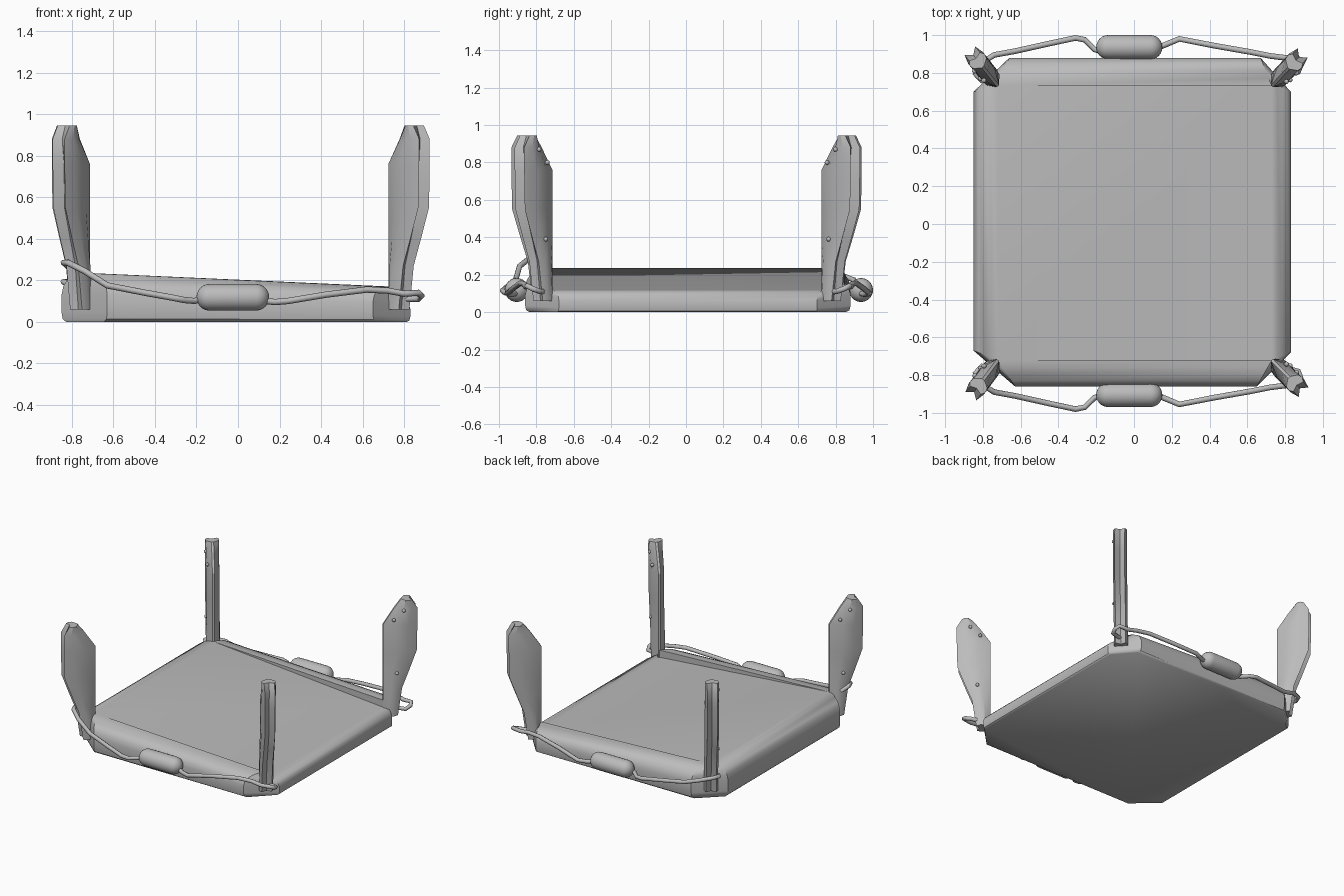
import bpy, bmesh, math
from mathutils import Vector

cube = bpy.data.objects.get("Cube")
if cube:
    bpy.data.objects.remove(cube, do_unlink=True)

gray = bpy.data.materials.new("plain_gray")
gray.use_nodes = True
gray.diffuse_color = (0.5, 0.5, 0.5, 1)
gray.node_tree.nodes["Principled BSDF"].inputs["Base Color"].default_value = gray.diffuse_color


def finish(name, bm, angle=35):
    bmesh.ops.remove_doubles(bm, verts=bm.verts, dist=0.0005)
    bmesh.ops.recalc_face_normals(bm, faces=bm.faces)
    mesh = bpy.data.meshes.new(name)
    bm.to_mesh(mesh)
    bm.free()
    obj = bpy.data.objects.new(name, mesh)
    bpy.context.collection.objects.link(obj)
    mesh.materials.append(gray)
    bpy.ops.object.select_all(action="DESELECT")
    obj.select_set(True)
    bpy.context.view_layer.objects.active = obj
    bpy.ops.object.shade_smooth_by_angle(angle=math.radians(angle))
    return obj


def loft(bm, rings):
    """Skin closed rings of equal length and cap both ends."""
    rows = [[bm.verts.new(p) for p in ring] for ring in rings]
    n = len(rows[0])
    for a, b in zip(rows, rows[1:]):
        for i in range(n):
            j = (i + 1) % n
            bm.faces.new((a[i], a[j], b[j], b[i]))
    bm.faces.new(rows[0][::-1])
    bm.faces.new(rows[-1])


# Tray: chamfered outline rising in a rounded rim to a square, sloping floor
X0, X1, Y0, Y1 = -0.72, 0.73, -0.72, 0.73
HIGH, CREST, LOW = 0.235, 0.17, 0.115
outer = [(-0.63, -0.86), (0.65, -0.86), (0.83, -0.68), (0.83, 0.7),
         (0.67, 0.88), (-0.66, 0.88), (-0.85, 0.7), (-0.85, -0.67)]
inner = [(X0, Y0, HIGH), (X1, Y0, CREST), (X1, Y0, LOW), (X1, Y1, LOW),
         (X1, Y1, CREST), (X0, Y1, HIGH), (X0, Y1, HIGH), (X0, Y0, HIGH)]
# (blend from outer to inner outline, fraction of rim height)
profile = [(0.16, 0), (0.04, 0.06), (0, 0.2), (0, 0.55), (0.06, 0.72),
           (0.2, 0.86), (0.45, 0.95), (0.72, 0.99), (1, 1)]
rings = [[(o[0] + (i[0] - o[0]) * s, o[1] + (i[1] - o[1]) * s, i[2] * f)
          for o, i in zip(outer, inner)] for s, f in profile]
rings.append([(x, y, HIGH if x < 0 else LOW) for x, y, z in inner])
bm = bmesh.new()
loft(bm, rings)
finish("tray", bm, 40)

# Corner posts: grooved diagonal blades that widen outward above the rim
levels = [(0.06, 0, 0.1), (0.27, 0, 0.13), (0.4, 0, 0.18), (0.55, 0, 0.235),
          (0.76, 0, 0.24), (0.88, 0.08, 0.24), (0.945, 0.13, 0.2)]
section = [(0, -0.008), (0.35, -0.045), (0.7, -0.05), (1, -0.036),
           (0.82, 0), (1, 0.036), (0.7, 0.05), (0.35, 0.045), (0, 0.008)]
corners = {"front_right": (-1, -1, 0.6, 0.8), "front_left": (1, -1, 0.7, 0.71),
           "back_right": (-1, 1, 0.62, 0.78), "back_left": (1, 1, 0.68, 0.73)}
for name, (sx, sy, dx, dy) in corners.items():
    origin = Vector((X1 if sx > 0 else X0, Y1 if sy > 0 else Y0, 0))
    out = Vector((sx * dx, sy * dy, 0))
    side = Vector((sx * dy, -sy * dx, 0))

    def place(r, w, z):
        return origin + out * r + side * w + Vector((0, 0, z))

    bm = bmesh.new()
    loft(bm, [[place(a + (b - a) * t, w, z) for t, w in section] for z, a, b in levels])
    finish(name + "_post", bm, 30)

    # Small studs on the outward side face
    bm = bmesh.new()
    for r, w, z in [(0.09, 0.048, 0.39), (0.07, 0.04, 0.8), (0.14, 0.048, 0.87)]:
        ball = bmesh.ops.create_icosphere(bm, subdivisions=2, radius=0.013)
        bmesh.ops.translate(bm, verts=ball["verts"], vec=place(r, w, z))
    finish(name + "_studs", bm)


# Floats: horizontal capsules in the middle of each cord
def make_float(name, y, z):
    bm = bmesh.new()
    steps, sides, radius, cap = 6, 24, 0.064, 0.062
    spine = []
    for k in range(steps + 1):
        a = math.pi / 2 * k / steps
        spine.append((-0.2 + cap * (1 - math.cos(a)), radius * max(math.sin(a), 0.02)))
    spine += [(-0.05 - x, r) for x, r in reversed(spine)]
    loft(bm, [[(x, y + r * math.cos(t), z + r * math.sin(t))
               for t in (2 * math.pi * i / sides for i in range(sides))] for x, r in spine])
    finish(name, bm, 40)


make_float("front_float", -0.905, 0.118)
make_float("back_float", 0.936, 0.118)


# Cords: round tubes along bent paths, hooked around the posts
def make_cord(name, points):
    curve = bpy.data.curves.new(name, "CURVE")
    curve.dimensions = "3D"
    curve.bevel_depth = 0.015
    curve.bevel_resolution = 2
    curve.use_fill_caps = True
    spline = curve.splines.new("POLY")
    spline.points.add(len(points) - 1)
    for p, co in zip(spline.points, points):
        p.co = (*co, 1)
    temp = bpy.data.objects.new(name + "_path", curve)
    bpy.context.collection.objects.link(temp)
    graph = bpy.context.evaluated_depsgraph_get()
    bm = bmesh.new()
    bm.from_mesh(temp.evaluated_get(graph).to_mesh())
    bpy.data.objects.remove(temp, do_unlink=True)
    finish(name, bm, 50)


right_path = [(-0.8, 0.75, 0.25), (-0.84, 0.79, 0.285), (-0.82, 0.84, 0.285),
              (-0.74, 0.89, 0.245), (-0.63, 0.91, 0.175), (-0.45, 0.95, 0.14),
              (-0.31, 0.98, 0.115), (-0.26, 0.97, 0.105), (-0.21, 0.92, 0.1), (-0.18, 0.91, 0.11)]
left_path = [(0.13, 0.91, 0.1), (0.18, 0.93, 0.095), (0.24, 0.955, 0.1),
             (0.42, 0.92, 0.13), (0.62, 0.885, 0.155), (0.72, 0.865, 0.15),
             (0.8, 0.855, 0.135), (0.87, 0.85, 0.14), (0.885, 0.82, 0.125),
             (0.87, 0.78, 0.11), (0.79, 0.76, 0.11)]
for end, sy, shift in [("front", -1, 0), ("back", 1, 0.005)]:
    for hand, path in [("right", right_path), ("left", left_path)]:
        lift = 0.02 if (end, hand) == ("back", "left") else 0
        drop = 0.5 if (end, hand) == ("back", "right") else 1
        make_cord(f"{end}_{hand}_cord",
                  [(x, sy * (y + shift + lift), 0.1 + (z - 0.1) * drop) for x, y, z in path])
